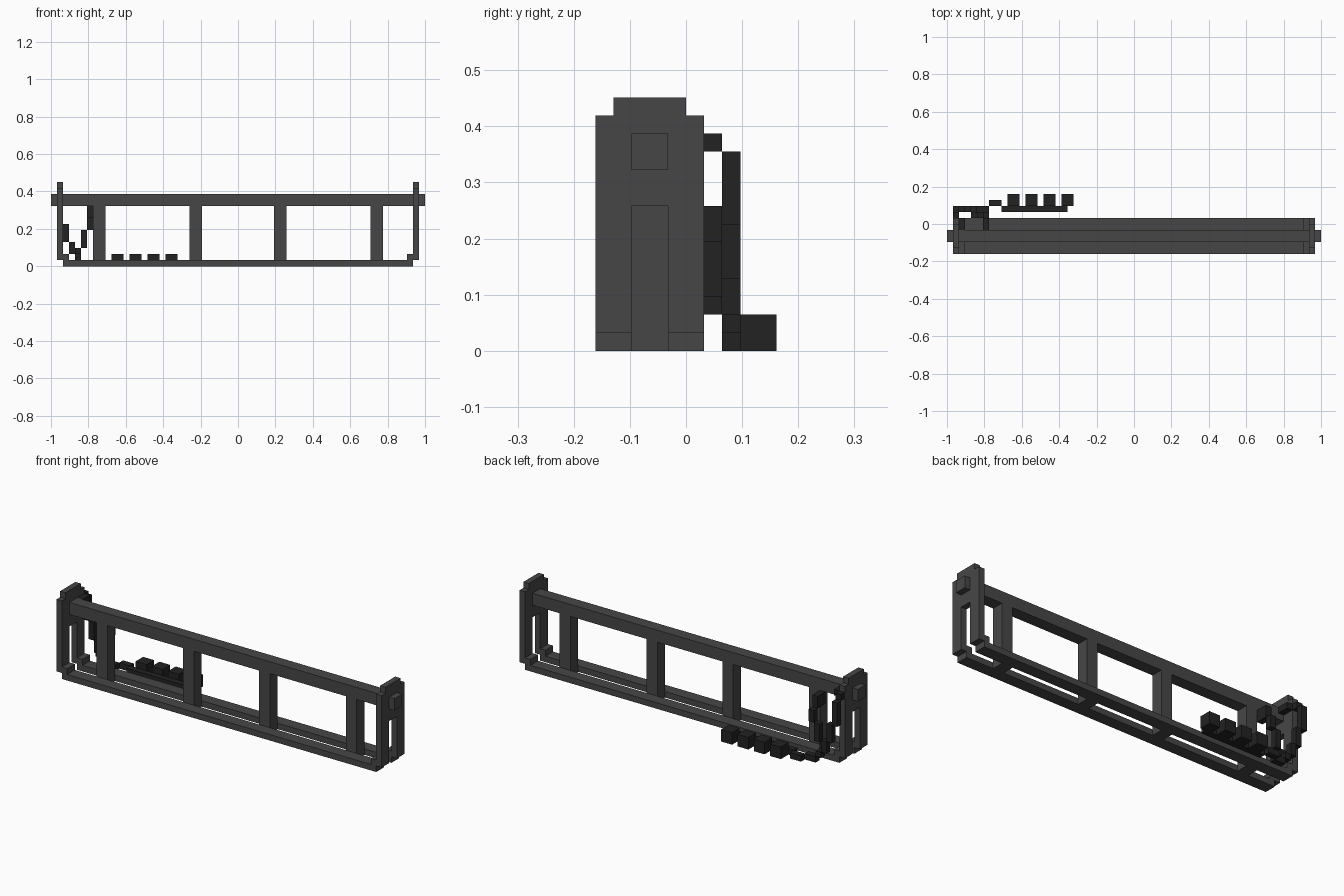
import bpy, bmesh

if "Cube" in bpy.data.objects:
    bpy.data.objects.remove(bpy.data.objects["Cube"])

U = 2 / 62  # grid step: the model is 62 steps long


def material(name, v):
    m = bpy.data.materials.new(name)
    m.diffuse_color = (v, v, v, 1)
    m.use_nodes = True
    m.node_tree.nodes["Principled BSDF"].inputs["Base Color"].default_value = m.diffuse_color
    return m


GREY = material("dark grey metal", 0.062)
BLACK = material("black iron", 0.016)


def finish(name, bm, mat):
    bmesh.ops.recalc_face_normals(bm, faces=bm.faces)
    me = bpy.data.meshes.new(name)
    bm.to_mesh(me)
    bm.free()
    me.materials.append(mat)
    ob = bpy.data.objects.new(name, me)
    bpy.context.collection.objects.link(ob)
    return ob


def boxes(name, mat, *spans):
    """One object from boxes given as (x0, x1, y0, y1, z0, z1) in grid steps."""
    bm = bmesh.new()
    for x0, x1, y0, y1, z0, z1 in spans:
        vs = bmesh.ops.create_cube(bm, size=1)["verts"]
        for v in vs:
            v.co = ((x0 + x1) / 2 + v.co.x * (x1 - x0),
                    (y0 + y1) / 2 + v.co.y * (y1 - y0),
                    (z0 + z1) / 2 + v.co.z * (z1 - z0))
            v.co *= U
    return finish(name, bm, mat)


# End plates: stepped top, tall slot between two legs
PROFILE = [(-5, 1), (-3, 1), (-3, 8), (-1, 8), (-1, 1), (1, 1),
           (1, 13), (0, 13), (0, 14), (-4, 14), (-4, 13), (-5, 13)]
for side, x in (("left", -30), ("right", 29)):
    bm = bmesh.new()
    face = bm.faces.new([bm.verts.new((x * U, y * U, z * U)) for y, z in PROFILE])
    ext = bmesh.ops.extrude_face_region(bm, geom=[face])["geom"]
    bmesh.ops.translate(bm, vec=(U, 0, 0),
                        verts=[g for g in ext if isinstance(g, bmesh.types.BMVert)])
    finish(side + "_end_plate", bm, GREY)

# Top bar passing through both end plates
boxes("top_bar", GREY, (-31, 31, -3, -1, 10, 12))

# Bottom rails with a small foot block at each end
for side, y in (("front", -5), ("back", -1)):
    boxes(side + "_bottom_rail", GREY, (-29, 29, y, y + 2, 0, 1))
    boxes(side + "_foot_blocks", GREY, *[(x, x + 1, y, y + 2, 1, 2) for x in (-29, 28)])

# Four upright posts
for i, x in enumerate((-24, -8, 6, 22)):
    boxes(f"post_{i + 1}", GREY, (x, x + 2, -3, -1, 0, 10))

# Chain strand hanging by the end plate
boxes("outer_chain_strand", BLACK,
      (-29, -28, -1, 1, 11, 12), (-30, -29, 1, 2, 11, 12),
      (-30, -29, 2, 3, 7, 11), (-29, -28, 2, 3, 4, 7),
      (-28, -27, 2, 3, 2, 4), (-27, -26, 2, 3, 1, 2))

# Chain strand hanging by the first post
boxes("inner_chain_strand", BLACK,
      (-25, -24, -1, 1, 8, 10), (-25, -24, 1, 2, 6, 8),
      (-26, -25, 1, 2, 3, 6), (-27, -26, 1, 2, 2, 3))

# Chain lying on the ground and the toothed bar it leads to
boxes("ground_chain", BLACK, (-26, -24, 2, 3, 0, 1), (-24, -22, 3, 4, 0, 1))
boxes("tooth_bar", BLACK, (-22, -11, 2, 3, 0, 1))
for i in range(4):
    x = -21 + 3 * i
    boxes(f"tooth_{i + 1}", BLACK, (x, x + 2, 3, 5, 0, 2))
